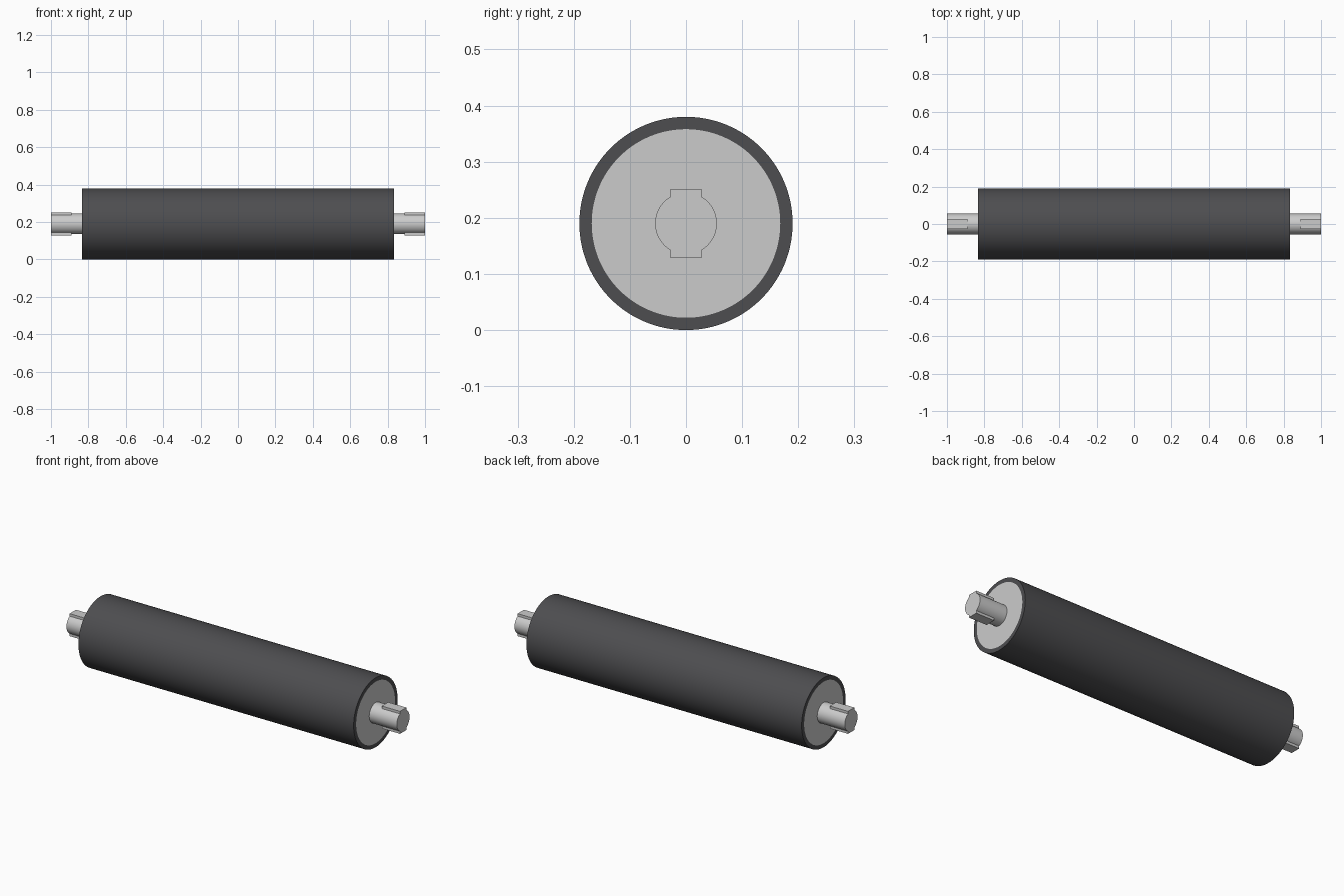
import bpy
import math

if "Cube" in bpy.data.objects:
    bpy.data.objects.remove(bpy.data.objects["Cube"])

CZ = 0.19          # axis height
SEG = 128


def lathe(name, profile, closed=False):
    """Revolve (x, radius) points around the horizontal roller axis."""
    verts, faces = [], []
    n = len(profile)
    for i in range(SEG):
        a = 2 * math.pi * i / SEG
        verts += [(x, r * math.cos(a), CZ + r * math.sin(a)) for x, r in profile]
    for i in range(SEG):
        j = (i + 1) % SEG
        for k in range(n if closed else n - 1):
            m = (k + 1) % n
            faces.append((i * n + k, i * n + m, j * n + m, j * n + k))
    if not closed:
        # flat end caps
        faces.append([i * n for i in range(SEG)])
        faces.append([i * n + n - 1 for i in reversed(range(SEG))])
    mesh = bpy.data.meshes.new(name)
    mesh.from_pydata(verts, [], faces)
    obj = bpy.data.objects.new(name, mesh)
    bpy.context.collection.objects.link(obj)
    bpy.context.view_layer.objects.active = obj
    bpy.ops.object.select_all(action='DESELECT')
    obj.select_set(True)
    bpy.ops.object.mode_set(mode='EDIT')
    bpy.ops.mesh.select_all(action='SELECT')
    bpy.ops.mesh.normals_make_consistent(inside=False)
    bpy.ops.object.mode_set(mode='OBJECT')
    return obj


def smooth(obj):
    bpy.ops.object.select_all(action='DESELECT')
    obj.select_set(True)
    bpy.context.view_layer.objects.active = obj
    bpy.ops.object.shade_smooth_by_angle(angle=math.radians(30))


# Metal core with stepped shaft ends
core = lathe("core_and_shaft", [
    (-1.0, 0.055), (-0.833, 0.055), (-0.833, 0.168),
    (0.833, 0.168), (0.833, 0.055), (1.0, 0.055)])

# Drive key bar through each shaft end, fused into the shaft
for side, label in ((-1, "left"), (1, "right")):
    bpy.ops.mesh.primitive_cube_add(size=1, location=(side * 0.945, 0, CZ))
    key = bpy.context.object
    key.name = label + "_key_helper"
    key.dimensions = (0.11, 0.055, 0.123)
    bpy.ops.object.transform_apply(location=True, rotation=False, scale=True)
    key.hide_render = True
    mod = core.modifiers.new(label + "_key", 'BOOLEAN')
    mod.operation = 'UNION'
    mod.solver = 'EXACT'
    mod.object = key
    bpy.context.view_layer.objects.active = core
    bpy.ops.object.modifier_apply(modifier=mod.name)
    bpy.data.objects.remove(key)
smooth(core)

# Rubber sleeve around the core
sleeve = lathe("rubber_sleeve", [
    (-0.833, 0.168), (-0.833, 0.19), (0.833, 0.19), (0.833, 0.168)], closed=True)
rubber = bpy.data.materials.new("dark_rubber")
rubber.diffuse_color = (0.075, 0.075, 0.08, 1)
rubber.use_nodes = True
rubber.node_tree.nodes["Principled BSDF"].inputs["Base Color"].default_value = rubber.diffuse_color
sleeve.data.materials.append(rubber)
smooth(sleeve)
